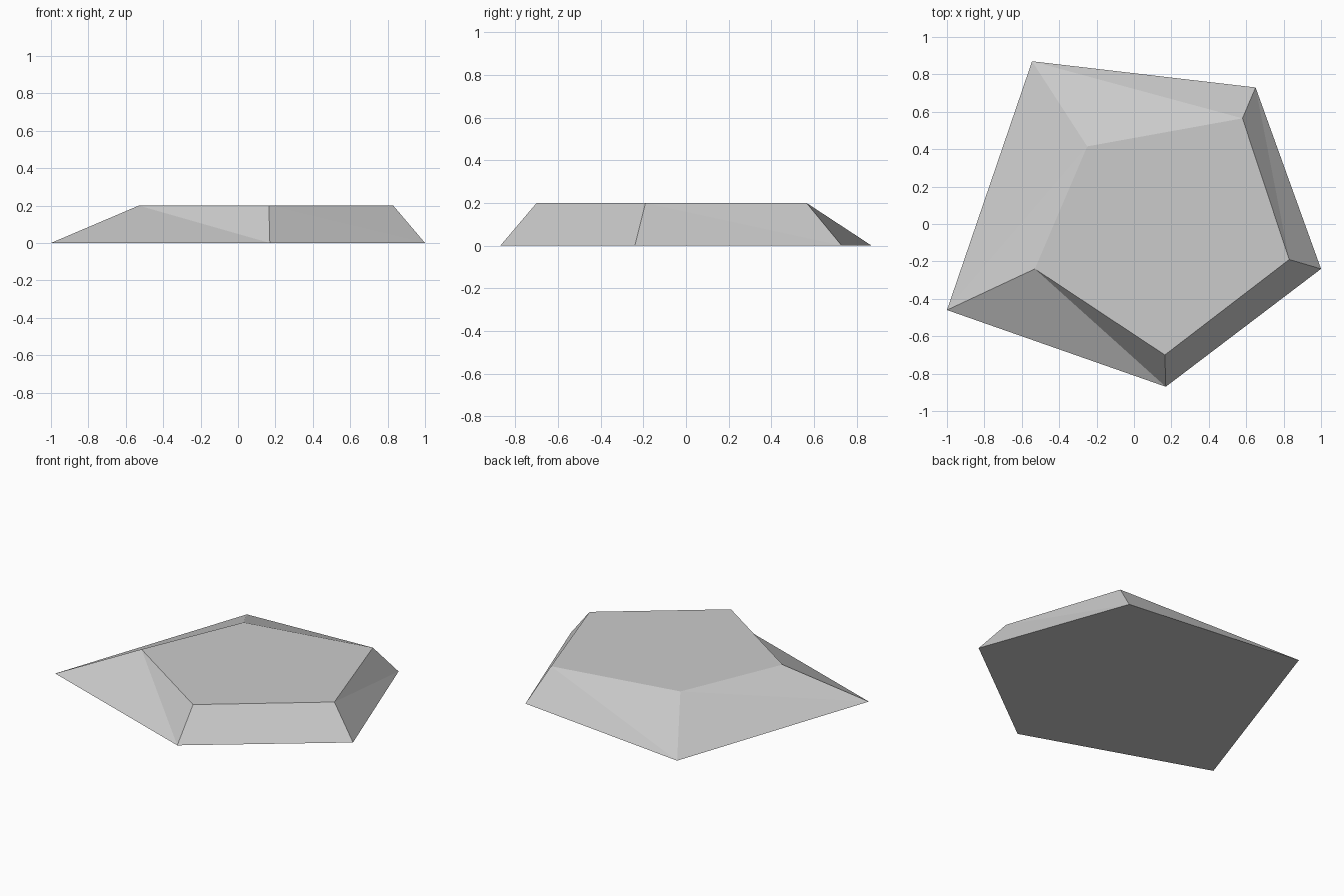
import bpy
import bmesh

if "Cube" in bpy.data.objects:
    bpy.data.objects.remove(bpy.data.objects["Cube"], do_unlink=True)

# Plain stone grey
grey = bpy.data.materials.new("stone_grey")
grey.use_nodes = True
colour = (0.6, 0.6, 0.6, 1.0)
grey.diffuse_color = colour
grey.node_tree.nodes["Principled BSDF"].inputs["Base Color"].default_value = colour

# Outlines of the slab, counter-clockwise from the left tip
HEIGHT = 0.2
base_outline = [(-1.0, -0.46), (0.17, -0.87), (1.0, -0.24), (0.65, 0.73), (-0.545, 0.87)]
top_outline = [(-0.53, -0.24), (0.165, -0.7), (0.83, -0.19), (0.58, 0.565), (-0.25, 0.415)]

bm = bmesh.new()
base = [bm.verts.new((x, y, 0)) for x, y in base_outline]
top = [bm.verts.new((x, y, HEIGHT)) for x, y in top_outline]

# Flat top and underside
bm.faces.new(top)
bm.faces.new(base[::-1])

# Sloping flanks, each split from its top corner to the next base corner
for i in range(len(base)):
    j = (i + 1) % len(base)
    bm.faces.new((base[i], base[j], top[i]))
    bm.faces.new((top[i], base[j], top[j]))

mesh = bpy.data.meshes.new("flat_rock")
bm.to_mesh(mesh)
bm.free()
mesh.materials.append(grey)
rock = bpy.data.objects.new("flat_rock", mesh)
bpy.context.collection.objects.link(rock)
